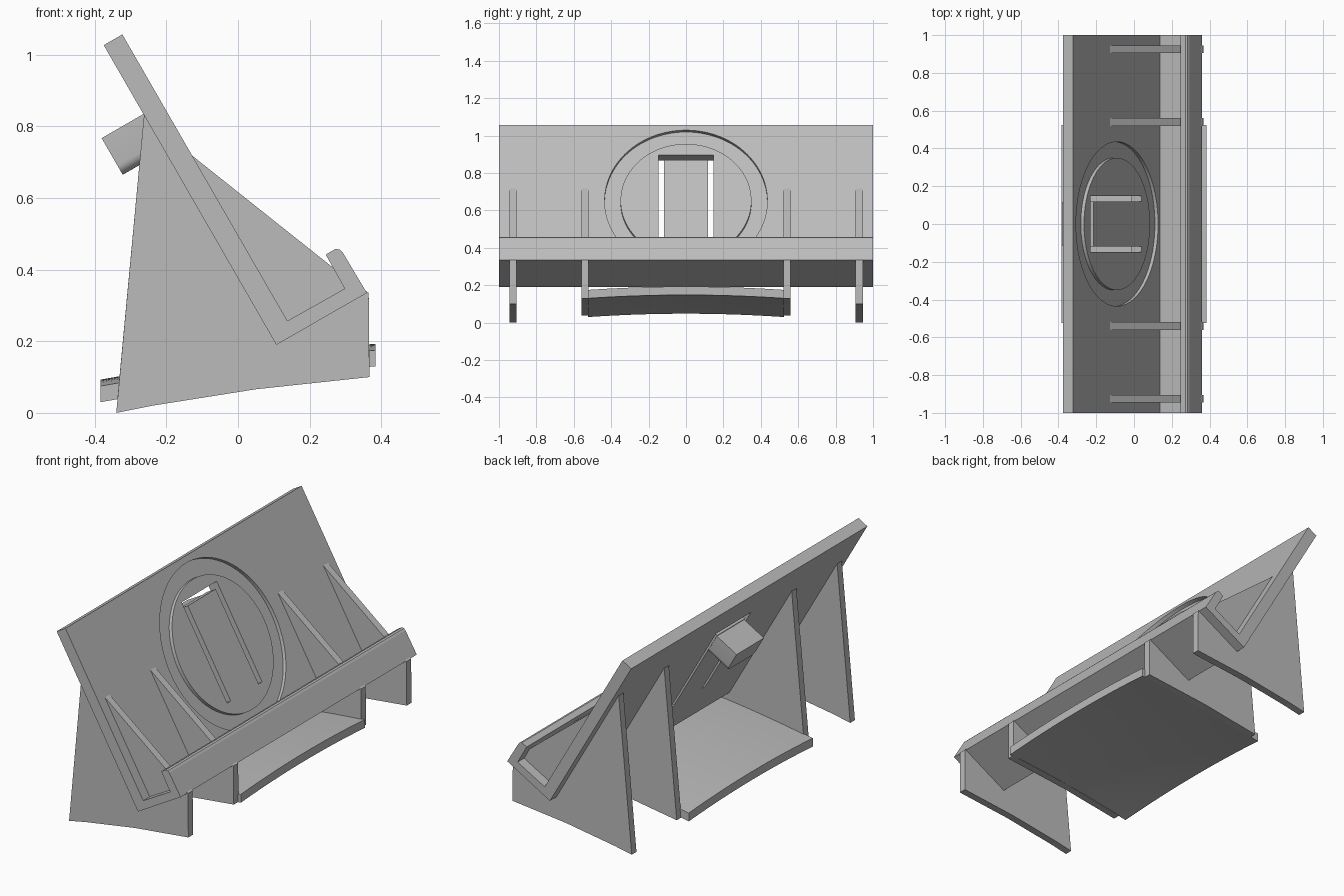
import bpy, bmesh, math
from mathutils import Vector

cube = bpy.data.objects.get("Cube")
if cube:
    bpy.data.objects.remove(cube, do_unlink=True)

grey = bpy.data.materials.new("plain grey")
grey.use_nodes = True
colour = (0.5, 0.5, 0.5, 1)
grey.diffuse_color = colour
grey.node_tree.nodes["Principled BSDF"].inputs["Base Color"].default_value = colour


def finish(name, bm):
    bmesh.ops.recalc_face_normals(bm, faces=bm.faces[:])
    mesh = bpy.data.meshes.new(name)
    bm.to_mesh(mesh)
    bm.free()
    mesh.materials.append(grey)
    obj = bpy.data.objects.new(name, mesh)
    bpy.context.collection.objects.link(obj)
    return obj


def prism(name, points, offset):
    """Extrude a closed outline along an offset."""
    bm = bmesh.new()
    face = bm.faces.new([bm.verts.new(p) for p in points])
    made = bmesh.ops.extrude_face_region(bm, geom=[face])["geom"]
    verts = [v for v in made if isinstance(v, bmesh.types.BMVert)]
    bmesh.ops.translate(bm, vec=offset, verts=verts)
    return finish(name, bm)


def side_profile(name, outline, y0, y1):
    return prism(name, [(x, y0, z) for x, z in outline], (0, y1 - y0, 0))


# Frame of the leaning board: t runs down the slope, n points out of its face
DOWN = Vector((0.5, 0, -0.866))
OUT = Vector((0.866, 0, 0.5))
TOP = Vector((-0.323, 0, 1.057))


def on_board(t, y, n):
    return TOP + DOWN * t + OUT * n + Vector((0, y, 0))


# Leaning board with ledge and rounded lip
board = side_profile("board", [
    (-0.375, 1.027), (0.107, 0.19), (0.36, 0.335), (0.293, 0.447), (0.284, 0.456),
    (0.272, 0.458), (0.245, 0.442), (0.298, 0.347), (0.138, 0.257), (-0.323, 1.057)], -1, 1)

# Ring groove cutter
bm = bmesh.new()
COUNT = 96
rings = []
for radius, n in ((0.435, -0.02), (0.435, 0.05), (0.35, 0.05), (0.35, -0.02)):
    ring = []
    for i in range(COUNT):
        a = math.tau * i / COUNT
        ring.append(bm.verts.new(on_board(0.467 + radius * math.cos(a), radius * math.sin(a), n)))
    rings.append(ring)
for k in range(4):
    a, b = rings[k], rings[(k + 1) % 4]
    for i in range(COUNT):
        j = (i + 1) % COUNT
        bm.faces.new((a[i], a[j], b[j], b[i]))
groove = finish("groove_cutter", bm)

# U-shaped slot cutter that frees the spring tongue
half = [(0.186, 0.148), (0.726, 0.148), (0.726, 0.118), (0.216, 0.118)]
outline = half + [(t, -y) for t, y in reversed(half)]
slot = prism("slot_cutter", [on_board(t, y, -0.12) for t, y in outline], OUT * 0.2)

for cutter in (groove, slot):
    cutter.hide_render = True
    mod = board.modifiers.new("cut", "BOOLEAN")
    mod.operation = "DIFFERENCE"
    mod.solver = "EXACT"
    mod.object = cutter
bpy.context.view_layer.objects.active = board
for mod in list(board.modifiers):
    bpy.ops.object.modifier_apply(modifier=mod.name)
for cutter in (groove, slot):
    bpy.data.objects.remove(cutter, do_unlink=True)

# Catch block behind the tongue, lower side edges rounded
R = 0.03
right = [(0.222, 0.116)]
for i in range(7):
    a = math.pi / 2 * i / 6
    right.append((0.34 - R + R * math.sin(a), 0.116 - R + R * math.cos(a)))
outline = right + [(t, -y) for t, y in reversed(right)]
catch = prism("catch_block", [on_board(t, y, -0.195) for t, y in outline], OUT * 0.155)
bpy.ops.object.select_all(action="DESELECT")
catch.select_set(True)
bpy.context.view_layer.objects.active = catch
bpy.ops.object.shade_smooth_by_angle(angle=math.radians(30))

# Support ribs: long outer pair, inner pair trimmed to the floor panel
upper = [(0.365, 0.335), (0.26, 0.41), (-0.13, 0.72), (-0.262, 0.837)]
outer_foot = [(-0.34, 0.0), (-0.24, 0.02), (0.05, 0.066), (0.367, 0.1)]
inner_foot = [(-0.337, 0.037), (0.0, 0.09), (0.367, 0.129)]
for side, sign in (("left", 1), ("right", -1)):
    side_profile("outer_rib_" + side, outer_foot + upper, sign * 0.905, sign * 0.945)
    side_profile("inner_rib_" + side, inner_foot + upper, sign * 0.52, sign * 0.56)

# Gently arched floor panel between the inner ribs
bm = bmesh.new()
bmesh.ops.create_grid(bm, x_segments=8, y_segments=16, size=1)
for v in bm.verts:
    u, w = v.co.x, v.co.y
    v.co = (u * 0.384, w * 0.525, 0.08 + 0.05 * u + 0.01 * (1 - u * u) + 0.018 * (1 - w * w))
made = bmesh.ops.extrude_face_region(bm, geom=bm.faces[:])["geom"]
bmesh.ops.translate(bm, vec=(0, 0, 0.045),
                    verts=[v for v in made if isinstance(v, bmesh.types.BMVert)])
panel = finish("floor_panel", bm)
bpy.ops.object.select_all(action="DESELECT")
panel.select_set(True)
bpy.context.view_layer.objects.active = panel
bpy.ops.object.shade_smooth_by_angle(angle=math.radians(30))
